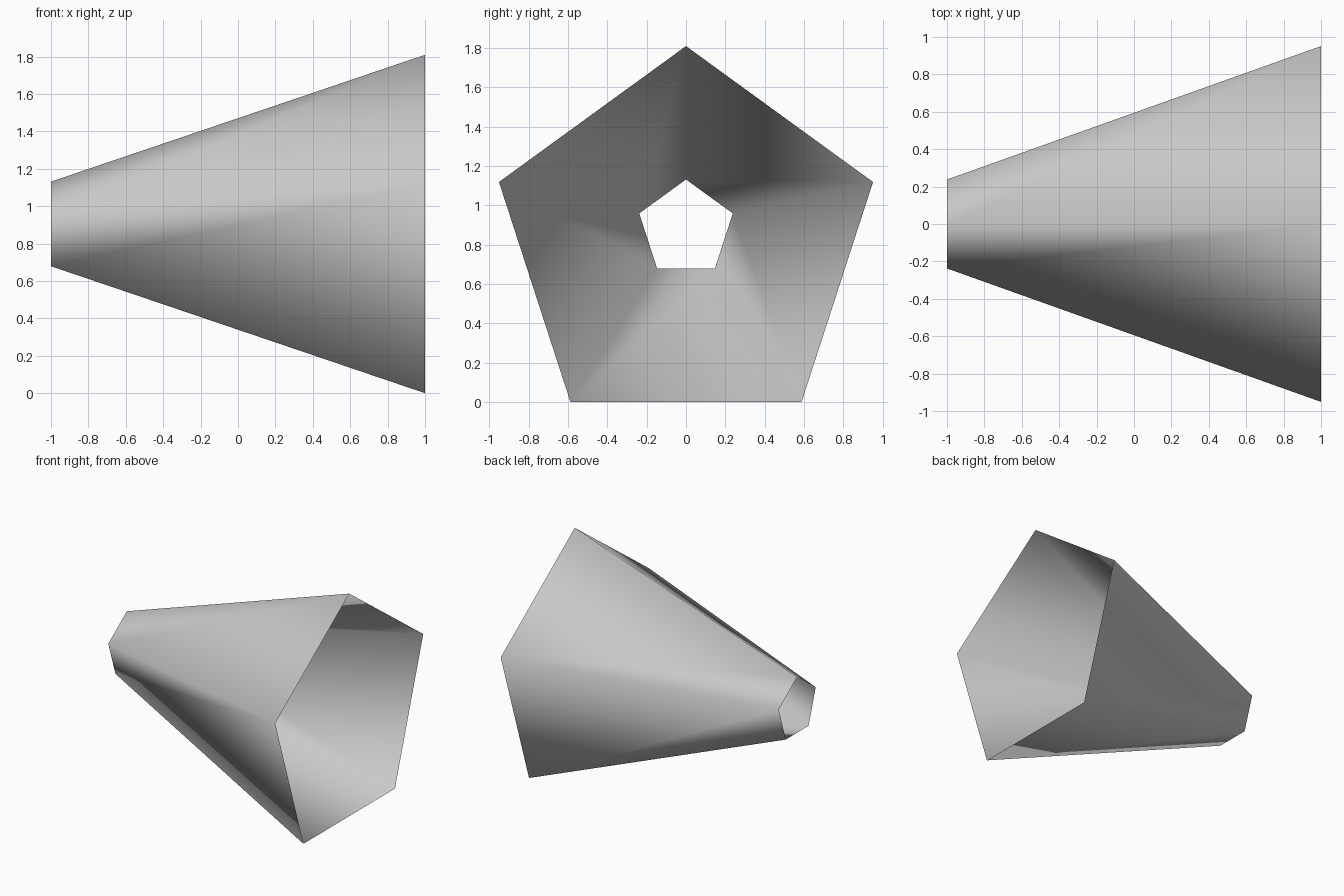
import bpy
import bmesh
from math import cos, sin, tau

cube = bpy.data.objects.get("Cube")
if cube:
    bpy.data.objects.remove(cube, do_unlink=True)

SIDES = 5

# Plain grey shell material
grey = bpy.data.materials.new("light_grey")
grey.use_nodes = True
colour = (0.6, 0.6, 0.6, 1)
grey.diffuse_color = colour
grey.node_tree.nodes["Principled BSDF"].inputs["Base Color"].default_value = colour


def ring(bm, x, radius, centre_z):
    """Pentagon facing along x, with one corner pointing up."""
    angles = [tau * i / SIDES for i in range(SIDES)]
    return [bm.verts.new((x, radius * sin(a), centre_z + radius * cos(a)))
            for a in angles]


# Open tapered tube: narrow mouth at -x, wide mouth at +x
bm = bmesh.new()
narrow = ring(bm, -1, 0.25, 0.881)
wide = ring(bm, 1, 1.0, 0.809)
for i in range(SIDES):
    j = (i + 1) % SIDES
    bm.faces.new((narrow[i], narrow[j], wide[j], wide[i]))
bmesh.ops.recalc_face_normals(bm, faces=bm.faces)

# Make sure the faces point away from the axis
bm.normal_update()
top = max(bm.faces, key=lambda f: f.calc_center_median().z)
if top.normal.z < 0:
    bmesh.ops.reverse_faces(bm, faces=bm.faces)
for face in bm.faces:
    face.smooth = True

mesh = bpy.data.meshes.new("tapered_tube")
bm.to_mesh(mesh)
bm.free()
mesh.materials.append(grey)
tube = bpy.data.objects.new("tapered_tube", mesh)
bpy.context.collection.objects.link(tube)
